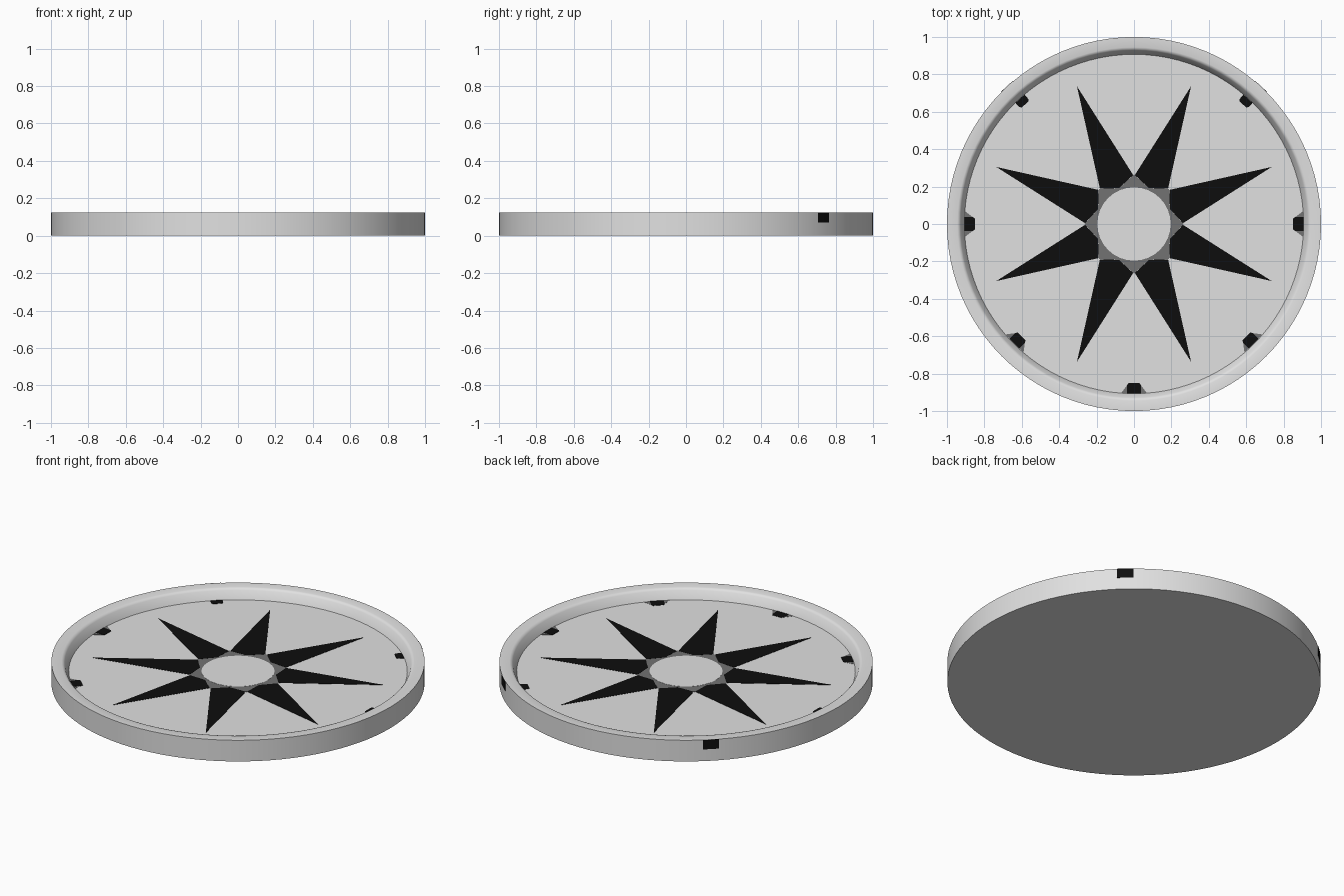
import bpy, math
from math import cos, sin, radians

if "Cube" in bpy.data.objects:
    bpy.data.objects.remove(bpy.data.objects["Cube"])

FLOOR = 0.066
SEG = 96


def material(name, v):
    m = bpy.data.materials.new(name)
    m.diffuse_color = (v, v, v, 1)
    m.use_nodes = True
    m.node_tree.nodes["Principled BSDF"].inputs["Base Color"].default_value = m.diffuse_color
    return m


light = material("light grey", 0.75)
grey = material("mid grey", 0.17)
black = material("black", 0.004)


def make(name, verts, faces, mat):
    me = bpy.data.meshes.new(name)
    me.from_pydata(verts, [], faces)
    me.materials.append(mat)
    ob = bpy.data.objects.new(name, me)
    bpy.context.collection.objects.link(ob)
    return ob


def pol(r, deg):
    return (r * cos(radians(deg)), r * sin(radians(deg)))


def plate(name, pts, top, mat):
    """Thin flat plate lying on the tray floor (points counter-clockwise)."""
    n = len(pts)
    verts = [(x, y, FLOOR - 0.001) for x, y in pts] + [(x, y, FLOOR + top) for x, y in pts]
    faces = [tuple(range(n))[::-1], tuple(range(n, 2 * n))]
    faces += [(i, (i + 1) % n, n + (i + 1) % n, n + i) for i in range(n)]
    return make(name, verts, faces, mat)


# Tray: lathed profile with a rounded inner lip
profile = [(1, 0), (1, 0.125), (0.945, 0.125), (0.936, 0.122), (0.928, 0.114), (0.907, FLOOR)]
verts, faces = [], []
for r, z in profile:
    verts += [(*pol(r, 360 * i / SEG), z) for i in range(SEG)]
for k in range(len(profile) - 1):
    for i in range(SEG):
        j = (i + 1) % SEG
        faces.append((k * SEG + i, k * SEG + j, (k + 1) * SEG + j, (k + 1) * SEG + i))
last = (len(profile) - 1) * SEG
faces += [tuple(range(SEG))[::-1], tuple(range(last, last + SEG))]
tray = make("tray", verts, faces, light)
bpy.context.view_layer.objects.active = tray
tray.select_set(True)
bpy.ops.object.shade_smooth_by_angle(angle=radians(30))

# Centre star: grey ring under a light disc
star = [pol(0.265 if i % 2 == 0 else 0.208, 22.5 * i) for i in range(16)]
plate("star_ring", star, 0.001, grey)
plate("centre_disc", [pol(0.196, 360 * i / 32) for i in range(32)], 0.002, light)

# Eight black spikes
for i in range(8):
    a = 22.5 + 45 * i
    pts = [pol(0.208, a), pol(0.262, a - 21.5), pol(0.797, a), pol(0.262, a + 21.5)]
    plate("spike", pts, 0.0015, black)

# Small marks around the floor edge
for a in (0, 180, 225, 270, 315, 47.7, 132.3):
    back = 0 < a < 180
    w = 2.1 if back else 2.4
    halo = [pol(0.862, a - w), pol(0.906, a - w * 1.8), pol(0.906, a + w * 1.8), pol(0.862, a + w)]
    if not back:
        plate("mark_halo", halo, 0.001, grey)
    r0 = 0.865 if back else 0.85
    pts = [pol(r0, a - w * 0.8), pol(r0 + 0.01, a - w), pol(0.906, a - w),
           pol(0.906, a + w), pol(r0 + 0.01, a + w), pol(r0, a + w * 0.8)]
    plate("floor_mark", pts, 0.002, black)

# Two curved marks on the outer wall at the back
for a in (47.3, 132.7):
    n = 4
    verts, faces = [], []
    for i in range(n + 1):
        d = a - 2.5 + 5 * i / n
        for r, z in ((0.998, 0.07), (1.002, 0.07), (1.002, 0.125), (0.998, 0.125)):
            verts.append((*pol(r, d), z))
    for i in range(n):
        for k in range(4):
            m = (k + 1) % 4
            faces.append((4 * i + k, 4 * i + 4 + k, 4 * i + 4 + m, 4 * i + m))
    faces += [(0, 1, 2, 3), (4 * n + 3, 4 * n + 2, 4 * n + 1, 4 * n)]
    make("wall_mark", verts, faces, black)
